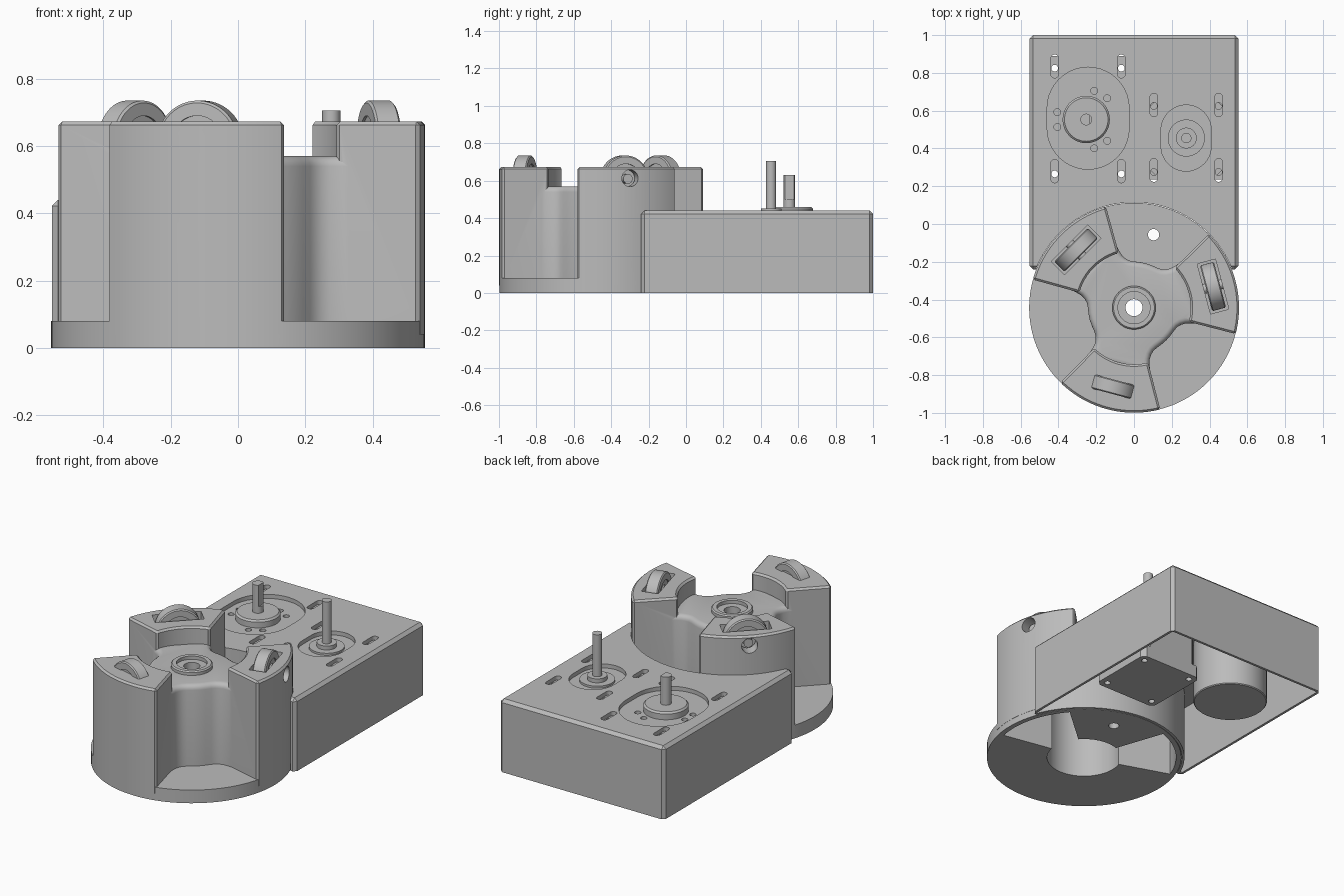
import bpy, bmesh, math
from mathutils import Matrix, Vector

if "Cube" in bpy.data.objects:
    bpy.data.objects.remove(bpy.data.objects["Cube"])

HUB = Vector((0, -0.443, 0))      # centre of the round tower
R = 0.555                         # flange radius
ANGLES = [math.radians(a) for a in (15, 135, 255)]

grey = bpy.data.materials.new("light_grey")
grey.diffuse_color = (0.5, 0.5, 0.5, 1)
grey.use_nodes = True
grey.node_tree.nodes["Principled BSDF"].inputs["Base Color"].default_value = grey.diffuse_color


def make(name, bm):
    bmesh.ops.recalc_face_normals(bm, faces=bm.faces)
    me = bpy.data.meshes.new(name)
    bm.to_mesh(me)
    bm.free()
    me.materials.append(grey)
    ob = bpy.data.objects.new(name, me)
    bpy.context.collection.objects.link(ob)
    return ob


def prism(name, pts, z0, z1, mat=None, bevel=0, segs=1, pick=None):
    """Extrude a 2D outline; bevel the edges accepted by pick."""
    bm = bmesh.new()
    low = [bm.verts.new((p[0], p[1], z0)) for p in pts]
    top = [bm.verts.new((p[0], p[1], z1)) for p in pts]
    bm.faces.new(low)
    bm.faces.new(top)
    n = len(pts)
    for i in range(n):
        j = (i + 1) % n
        bm.faces.new((low[i], low[j], top[j], top[i]))
    bmesh.ops.recalc_face_normals(bm, faces=bm.faces)
    if bevel:
        edges = [e for e in bm.edges if pick(e)]
        bmesh.ops.bevel(bm, geom=edges, offset=bevel, segments=segs, profile=0.5,
                        affect='EDGES', clamp_overlap=False)
    if mat:
        bm.transform(mat)
    return make(name, bm)


def lathe(name, prof, mat, n=48):
    """Spin a closed (radius, height) profile about z."""
    bm = bmesh.new()
    rings = [[bm.verts.new((r * math.cos(2 * math.pi * i / n), r * math.sin(2 * math.pi * i / n), z))
              for r, z in prof] for i in range(n)]
    m = len(prof)
    for i in range(n):
        a, b = rings[i], rings[(i + 1) % n]
        for k in range(m):
            l = (k + 1) % m
            if prof[k][0] or prof[l][0]:
                bm.faces.new((a[k], b[k], b[l], a[l]))
    bmesh.ops.remove_doubles(bm, verts=bm.verts, dist=1e-5)
    bm.transform(mat)
    return make(name, bm)


def boolean(ob, tools, op='DIFFERENCE'):
    for t in tools:
        m = ob.modifiers.new("bool", 'BOOLEAN')
        m.operation, m.solver, m.object = op, 'EXACT', t
        bpy.context.view_layer.objects.active = ob
        bpy.ops.object.modifier_apply(modifier=m.name)
        bpy.data.objects.remove(t, do_unlink=True)


def polar(r, a):
    return (r * math.cos(a), r * math.sin(a))


def arc(r, a0, a1, n):
    return [polar(r, a0 + (a1 - a0) * i / n) for i in range(n + 1)]


def circle(r, n=32, c=(0, 0)):
    return [(c[0] + p[0], c[1] + p[1]) for p in arc(r, 0, 2 * math.pi, n)[:-1]]


def rect(x0, x1, y0, y1):
    return [(x0, y0), (x1, y0), (x1, y1), (x0, y1)]


def stadium(cx, cy, r, half):
    """Slot outline with its long axis along y."""
    up = [(cx + p[0], cy + half + p[1]) for p in arc(r, 0, math.pi, 20)]
    down = [(cx + p[0], cy - half + p[1]) for p in arc(r, math.pi, 2 * math.pi, 20)]
    return up + down


def sharp_not_bottom(z0):
    return lambda e: (e.calc_face_angle(0) > math.radians(30)
                      and not all(abs(v.co.z - z0) < 1e-5 for v in e.verts))


AT = Matrix.Translation
T = AT(HUB)
TURN = [T @ Matrix.Rotation(a, 4, 'Z') for a in ANGLES]

# ---- Tower: flange, hub and three pillars joined ----
tower = prism("tower", circle(R, 128), 0, 0.08, T)
half = [(29, 0.36), (30, 0.32), (32, 0.285), (35, 0.265), (39, 0.251), (44, 0.245), (52, 0.243)]
gap = half + [(60, 0.243)] + [(120 - a, r) for a, r in reversed(half)]
outline = [polar(r, math.radians(a) + s) for s in ANGLES for a, r in gap]
hub = prism("hub", outline, 0.03, 0.57, T, 0.03, 4,
            lambda e: all(v.co.z > 0.56 for v in e.verts))
W = math.radians(29.5)
pillars = [prism("pillar", arc(R + 0.001, -W, W, 20) + arc(0.30, W, -W, 12), 0.04, 0.673, m,
                 0.011, 1, sharp_not_bottom(0.04)) for m in TURN]
boolean(tower, [hub] + pillars, 'UNION')

# hollow underside, wheel slots, axle holes and screw holes
H = math.radians(26)
cuts = [prism("cut", circle(0.212, 48), -0.1, 0.53, T), prism("cut", circle(0.1, 40), 0.5, 0.7, T)]
for m in TURN:
    cuts.append(prism("cut", arc(0.525, -H, H, 18) + arc(0.12, H, -H, 4), -0.1, 0.45, m))
    cuts.append(prism("cut", rect(0.383, 0.483, -0.137, 0.137), 0.475, 0.8, m))
    side = m @ AT((0, 0, 0.613)) @ Matrix.Rotation(math.pi / 2, 4, 'Y')
    cuts.append(prism("cut", circle(0.045, 32), 0.46, 0.65, side))
    cuts.append(prism("cut", circle(0.03, 24, polar(0.40, math.radians(60))), -0.1, 0.2, m))
boolean(tower, cuts)

# ---- Hub bearing collar ----
lathe("hub_collar", [(0.085, 0.575), (0.085, 0.595), (0.108, 0.595), (0.115, 0.588), (0.115, 0.46),
                     (0.045, 0.46), (0.045, 0.575)], T)

# ---- Wheels with radial axles ----
for m in TURN:
    axis = m @ AT((0.433, 0, 0.61)) @ Matrix.Rotation(math.pi / 2, 4, 'Y')
    w = 0.038
    side = [(0.05, w), (0.05, w - 0.008), (0.08, w - 0.008), (0.08, w), (0.118, w), (0.125, w - 0.006)]
    lathe("wheel", [(0.02, w)] + side + [(r, -z) for r, z in reversed(side)] + [(0.02, -w)], axis, 64)
    lathe("wheel_axle", [(0, -0.08), (0.026, -0.08), (0.026, 0.08), (0, 0.08)], axis, 24)

# ---- Motor housing: open-bottomed box with a curved front ----
Z = 0.44
box = prism("motor_housing", rect(-0.553, 0.553, -0.24, 1.0), 0, Z, None, 0.018, 1, sharp_not_bottom(0))
boolean(box, [prism("cut", circle(R + 0.003, 128), -0.1, 0.6, T)])
i = 0.015
ri, y0 = R + 0.003 + i, HUB.y
a = math.asin((-0.24 + i - y0) / ri)
inner = [(p[0], p[1] + y0) for p in arc(ri, math.pi - a, a, 64)]
inner += [(0.553 - i, -0.24 + i), (0.553 - i, 1 - i), (-0.553 + i, 1 - i), (-0.553 + i, -0.24 + i)]
cuts = [prism("cut", inner, -0.1, 0.415),
        prism("cut", stadium(-0.243, 0.56, 0.217, 0.053), 0.35, 0.6),
        prism("cut", stadium(0.276, 0.455, 0.133, 0.042), 0.35, 0.6)]
big_x, small_x = (-0.42, -0.067), (0.105, 0.448)
adjust = [(x, y) for x in big_x for y in (0.28, 0.835)] + [(x, y) for x in small_x for y in (0.285, 0.63)]
cuts += [prism("cut", stadium(x, y, 0.02, 0.042), 0.35, 0.6) for x, y in adjust]
boolean(box, cuts)

# ---- Mounting plates beneath the housing top ----
BIG, SMALL = Vector((-0.253, 0.553, 0)), Vector((0.277, 0.455, 0))
plate = prism("large_motor_plate", rect(-0.48, -0.01, 0.22, 0.89), 0.395, 0.4155)
holes = [prism("cut", circle(0.018, 20, (x, y)), 0.3, 0.5) for x in big_x for y in (0.265, 0.825)]
for k in range(3):
    for d in (-14.5, 14.5):
        c = polar(0.158, math.radians(180 + 120 * k + d))
        holes.append(prism("cut", circle(0.018, 20, (BIG.x + c[0], BIG.y + c[1])), 0.397, 0.5))
boolean(plate, holes)
plate = prism("small_motor_plate", rect(0.06, 0.495, 0.235, 0.69), 0.395, 0.4155)
boolean(plate, [prism("cut", circle(0.018, 20, (x, y)), 0.3, 0.5) for x in small_x for y in (0.275, 0.625)])

# ---- Round motor with boss and shaft ----
lathe("round_motor", [(0, 0.02), (0.205, 0.02), (0.21, 0.025), (0.21, 0.396), (0, 0.396)], AT(BIG), 64)
lathe("round_motor_boss", [(0, 0.39), (0.125, 0.39), (0.125, 0.45), (0.115, 0.46), (0, 0.46)], AT(BIG))
shaft = prism("round_motor_shaft", circle(0.031, 32), 0.45, 0.63, AT(BIG))
boolean(shaft, [prism("cut", rect(0.02, 0.06, -0.05, 0.05), 0.5, 0.7, AT(BIG))])

# ---- Square motor with boss and shaft ----
def chamfered(h, c):
    return [(h, -h + c), (h, h - c), (h - c, h), (-h + c, h), (-h, h - c), (-h, -h + c), (-h + c, -h), (h - c, -h)]

cap = prism("square_motor_cap", chamfered(0.21, 0.025), 0.005, 0.08, AT(SMALL))
boolean(cap, [prism("cut", circle(0.018, 20, (sx * 0.165, sy * 0.165)), -0.1, 0.05, AT(SMALL))
              for sx in (-1, 1) for sy in (-1, 1)])
prism("square_motor_body", chamfered(0.205, 0.05), 0.07, 0.396, AT(SMALL))
lathe("square_motor_boss", [(0, 0.39), (0.098, 0.39), (0.098, 0.428), (0.055, 0.428), (0.055, 0.452),
                            (0, 0.452)], AT(SMALL))
lathe("square_motor_shaft", [(0, 0.44), (0.027, 0.44), (0.027, 0.706), (0, 0.706)], AT(SMALL), 32)

# ---- Smooth curved faces, keep edges sharp ----
bpy.ops.object.select_all(action='SELECT')
bpy.context.view_layer.objects.active = tower
bpy.ops.object.shade_smooth_by_angle(angle=math.radians(30))
